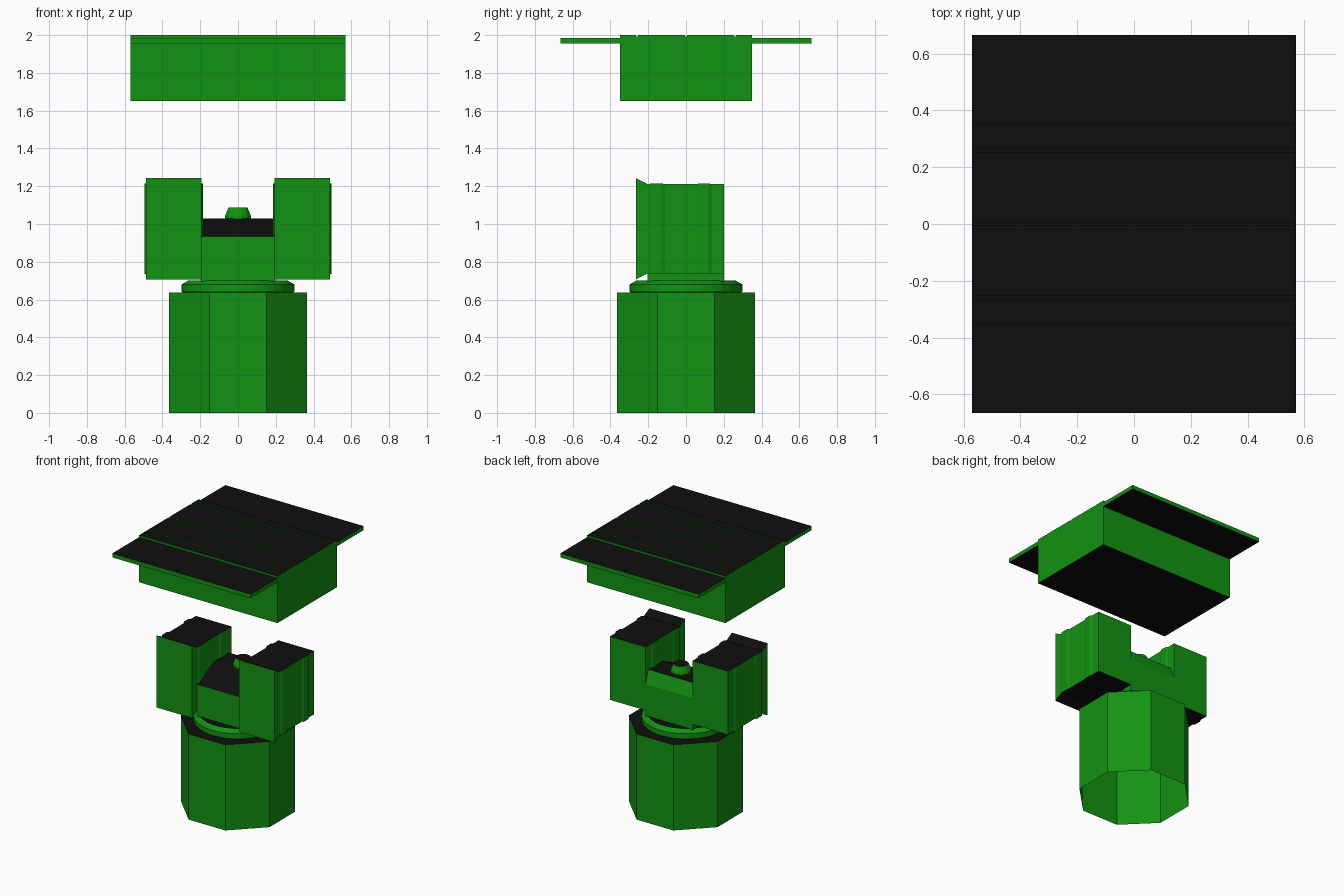
import bpy, bmesh, math

if "Cube" in bpy.data.objects:
    bpy.data.objects.remove(bpy.data.objects["Cube"])


def material(name, rgb):
    m = bpy.data.materials.new(name)
    m.diffuse_color = (*rgb, 1)
    m.use_nodes = True
    m.node_tree.nodes["Principled BSDF"].inputs["Base Color"].default_value = m.diffuse_color
    return m


GREEN = material("green", (0.006, 0.29, 0.006))
BLACK = material("black", (0.0045, 0.0045, 0.0045))


def finish(name, bm, limit=0.8):
    """Green sides; faces pointing mostly up or down are black."""
    bmesh.ops.recalc_face_normals(bm, faces=bm.faces)
    bm.normal_update()
    for f in bm.faces:
        f.material_index = 1 if abs(f.normal.z) > limit else 0
    me = bpy.data.meshes.new(name)
    bm.to_mesh(me)
    bm.free()
    ob = bpy.data.objects.new(name, me)
    bpy.context.collection.objects.link(ob)
    me.materials.append(GREEN)
    me.materials.append(BLACK)
    return ob


def loft(name, rings, cap_start=True, limit=0.8):
    """Join equal-length loops of points into a skin with end caps."""
    bm = bmesh.new()
    loops = [[bm.verts.new(p) for p in r] for r in rings]
    n = len(loops[0])
    for a, b in zip(loops, loops[1:]):
        for i in range(n):
            j = (i + 1) % n
            bm.faces.new((a[i], a[j], b[j], b[i]))
    bm.faces.new(loops[-1])
    if cap_start:
        bm.faces.new(loops[0][::-1])
    return finish(name, bm, limit)


def circle(r, z, n, y=0.0):
    return [(r * math.cos((i + 0.5) * math.tau / n),
             y + r * math.sin((i + 0.5) * math.tau / n), z) for i in range(n)]


def extrude_x(name, profile, half):
    """Extrude a (y, z) profile along x."""
    return loft(name, [[(x, y, z) for y, z in profile] for x in (-half, half)])


# Octagonal base, open underneath
R = 0.365 / math.cos(math.pi / 8)
loft("base", [circle(R, 0, 8), circle(R, 0.637, 8)], cap_start=False)

# Round collar with a bevelled rim
loft("collar", [circle(0.29, 0.63, 32), circle(0.30, 0.645, 32),
                circle(0.30, 0.68, 32), circle(0.265, 0.70, 32)], limit=0.95)

# Centre block with a sloped top
extrude_x("centre_block", [(-0.205, 0.695), (0.2, 0.695), (0.2, 0.935),
                           (0.165, 1.03), (0.0, 1.03), (-0.205, 0.935)], 0.195)

# Knob on the block
loft("knob", [circle(0.07, 1.02, 12, 0.06), circle(0.07, 1.045, 12, 0.06),
              circle(0.052, 1.088, 12, 0.06)])

# Two uprights with flared fronts and raised bands: (y, half width, half height)
sections = [(-0.265, 0.147, 0.268), (-0.2, 0.147, 0.235), (-0.185, 0.155, 0.24),
            (-0.13, 0.155, 0.24), (-0.11, 0.147, 0.236), (0.055, 0.147, 0.236),
            (0.07, 0.155, 0.24), (0.12, 0.155, 0.24), (0.135, 0.147, 0.236),
            (0.2, 0.147, 0.236)]
for side, name in ((-1, "left_upright"), (1, "right_upright")):
    cx = side * 0.34
    loft(name, [[(cx - w, y, 0.975 - h), (cx + w, y, 0.975 - h),
                 (cx + w, y, 0.975 + h), (cx - w, y, 0.975 + h)]
                for y, w, h in sections])

# Top block with flanges and shallow grooves, as one cross profile
profile = [(-0.35, 1.65), (0.35, 1.65), (0.35, 1.955), (0.665, 1.955),
           (0.665, 1.985), (0.35, 1.985), (0.35, 2.0)]
for y in (0.26, 0.0, -0.26):
    profile += [(y + 0.006, 2.0), (y + 0.006, 1.993),
                (y - 0.006, 1.993), (y - 0.006, 2.0)]
profile += [(-0.35, 2.0), (-0.35, 1.985), (-0.665, 1.985),
            (-0.665, 1.955), (-0.35, 1.955)]
extrude_x("top_block", profile, 0.57)
